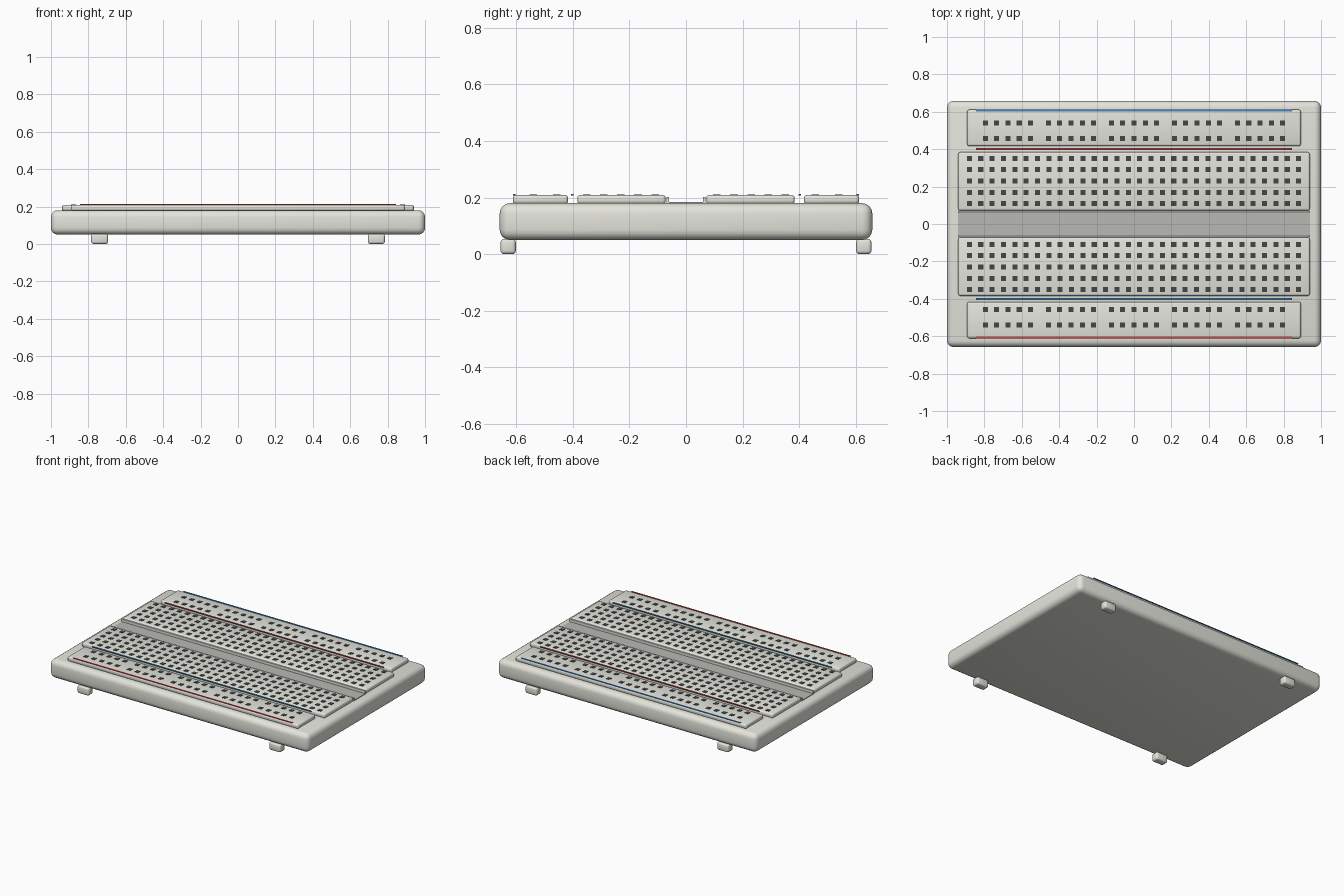
import bpy, bmesh, math
from mathutils import Matrix, Vector

if "Cube" in bpy.data.objects:
    bpy.data.objects.remove(bpy.data.objects["Cube"])


def material(name, rgb):
    m = bpy.data.materials.new(name)
    m.diffuse_color = (*rgb, 1)
    m.use_nodes = True
    m.node_tree.nodes["Principled BSDF"].inputs["Base Color"].default_value = m.diffuse_color
    return m


ivory = material("ivory", (0.78, 0.78, 0.72))
grey = material("channel_grey", (0.48, 0.48, 0.46))
dark = material("dark", (0.06, 0.06, 0.06))
red = material("red", (0.6, 0.06, 0.06))
blue = material("blue", (0.06, 0.25, 0.6))


def boxes(name, centres, size, mat, bevel=0, segments=3):
    """One object made of equal boxes, optionally with rounded edges."""
    bm = bmesh.new()
    for c in centres:
        bmesh.ops.create_cube(bm, size=1, matrix=Matrix.Translation(Vector(c)) @ Matrix.Diagonal((*size, 1)))
    if bevel:
        bmesh.ops.bevel(bm, geom=bm.edges[:], offset=bevel, segments=segments,
                        profile=0.5, affect='EDGES')
    me = bpy.data.meshes.new(name)
    bm.to_mesh(me)
    bm.free()
    me.materials.append(mat)
    ob = bpy.data.objects.new(name, me)
    bpy.context.collection.objects.link(ob)
    if bevel:
        bpy.ops.object.select_all(action='DESELECT')
        ob.select_set(True)
        bpy.context.view_layer.objects.active = ob
        bpy.ops.object.shade_smooth_by_angle(angle=math.radians(35))
    return ob


# Body and feet
boxes("base", [(0, 0, 0.115)], (2, 1.316, 0.13), ivory, 0.036, 4)
boxes("feet", [(x, y, 0.027) for x in (-0.74, 0.74) for y in (-0.628, 0.628)],
      (0.09, 0.054, 0.054), ivory, 0.012)

# Raised terminal plates, rail plates and central channel
for side, s in (("front", -1), ("back", 1)):
    boxes(side + "_terminal_plate", [(0, s * 0.228, 0.193)], (1.88, 0.312, 0.032), ivory, 0.011)
    boxes(side + "_rail_plate", [(0, s * 0.514, 0.193)], (1.784, 0.195, 0.032), ivory, 0.011)
    boxes(side + "_channel_wall", [(0, s * 0.064, 0.19)], (1.88, 0.009, 0.024), ivory)
boxes("channel_floor", [(0, 0, 0.18)], (1.88, 0.125, 0.008), grey)

# Terminal holes: 30 columns, two banks of five rows
columns = [-0.88 + i * 1.76 / 29 for i in range(30)]
rows = [s * (0.23 + j * 0.0605) for s in (-1, 1) for j in range(-2, 3)]
hole = (0.027, 0.027, 0.006)
boxes("terminal_holes", [(x, y, 0.2085) for x in columns for y in rows], hole, dark)

# Rail holes: five groups of five, two rows per rail
rail_x = [g * 0.337 + i * 0.0605 for g in range(-2, 3) for i in range(-2, 3)]
boxes("rail_holes", [(x, s * y, 0.2085) for x in rail_x for s in (-1, 1) for y in (0.457, 0.54)],
      hole, dark)

# Coloured rail stripes
for name, y, mat in (("back_outer_stripe", 0.607, blue), ("back_inner_stripe", 0.401, red),
                     ("front_inner_stripe", -0.401, blue), ("front_outer_stripe", -0.607, red)):
    boxes(name, [(0, y, 0.21)], (1.69, 0.009, 0.005), mat)
